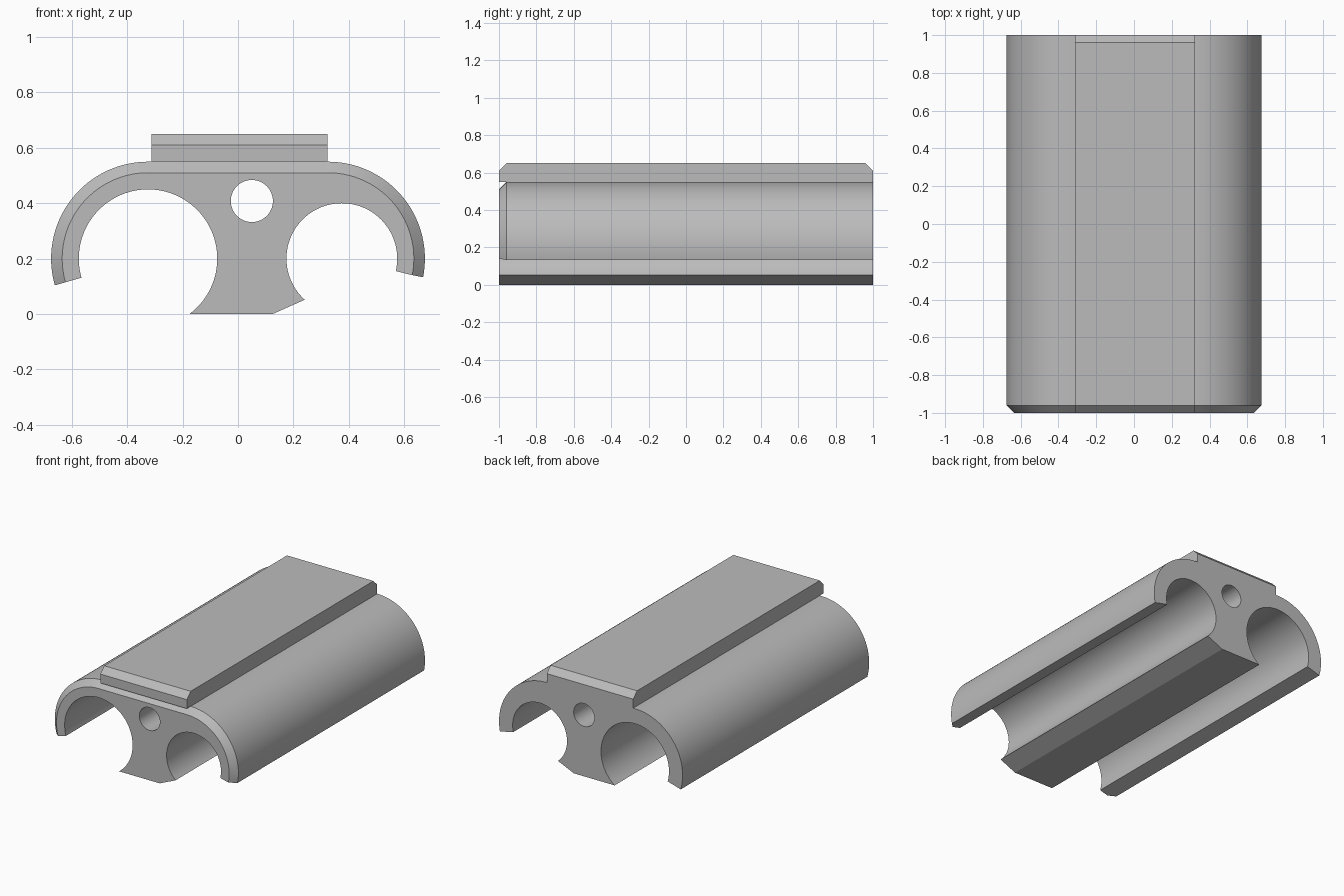
import bpy, bmesh
from math import sin, cos, radians, tau
from mathutils import Vector

cube = bpy.data.objects.get("Cube")
if cube:
    bpy.data.objects.remove(cube, do_unlink=True)

grey = bpy.data.materials.new("plain grey")
grey.use_nodes = True
colour = (0.5, 0.5, 0.5, 1)
grey.diffuse_color = colour
grey.node_tree.nodes["Principled BSDF"].inputs["Base Color"].default_value = colour

FRONT, BACK, CHAMFER = -1.0, 1.0, 0.04


def arc(cx, cz, r, start, end, steps):
    angles = [radians(start + (end - start) * i / steps) for i in range(steps + 1)]
    return [(cx + r * cos(a), cz + r * sin(a)) for a in angles]


def finish(bm, name):
    bmesh.ops.recalc_face_normals(bm, faces=bm.faces)
    mesh = bpy.data.meshes.new(name)
    bm.to_mesh(mesh)
    bm.free()
    mesh.materials.append(grey)
    ob = bpy.data.objects.new(name, mesh)
    bpy.context.collection.objects.link(ob)
    bpy.ops.object.select_all(action='DESELECT')
    ob.select_set(True)
    bpy.context.view_layer.objects.active = ob
    bpy.ops.object.shade_smooth_by_angle(angle=radians(15))
    return ob


def outer(r):
    # Rounded outside from the right tip over the top to the left tip
    return arc(0.325, 0.2, r, -11.1, 90, 40) + arc(-0.325, 0.2, r, 90, 196, 40)


# Two open channels joined by the flat-bottomed centre foot
inner = arc(-0.325, 0.2, 0.25, 196, -53.13, 72)
inner += [(0.125, 0.0)]
inner += arc(0.375, 0.2, 0.2, 228, -13, 72)
full = outer(0.35) + inner
reduced = outer(0.35 - CHAMFER) + inner
bore = arc(0.05, 0.408, 0.076, 0, 360, 64)[:-1]


def tube(bm, sections):
    # Skin a closed outline through (y, outline) sections; return the rings
    rings = [[bm.verts.new((x, y, z)) for x, z in pts] for y, pts in sections]
    for a, b in zip(rings, rings[1:]):
        for i in range(len(a)):
            j = (i + 1) % len(a)
            bm.faces.new((a[i], a[j], b[j], b[i]))
    return rings


# Body, chamfered around the outside at the front only
bm = bmesh.new()
shell = tube(bm, [(FRONT, reduced), (FRONT + CHAMFER, full), (BACK, full)])
hole = tube(bm, [(FRONT, bore), (BACK, bore)])
for end in (0, -1):
    edges = []
    for ring in (shell[end], hole[end]):
        edges += [bm.edges.get((ring[i - 1], ring[i])) for i in range(len(ring))]
    bmesh.ops.triangle_fill(bm, edges=edges, use_beauty=True,
                            normal=Vector((0, 1 if end else -1, 0)))
finish(bm, "double_channel_body")

# Top rail, with sloped top edges at both ends
bm = bmesh.new()
low, high = 0.55, 0.65
side = [(FRONT, low), (BACK, low), (BACK, high - CHAMFER),
        (BACK - CHAMFER, high), (FRONT + CHAMFER, high), (FRONT, high - CHAMFER)]
face = bm.faces.new([bm.verts.new((-0.312, y, z)) for y, z in side])
new = bmesh.ops.extrude_face_region(bm, geom=[face])["geom"]
bmesh.ops.translate(bm, vec=(0.636, 0, 0),
                    verts=[v for v in new if isinstance(v, bmesh.types.BMVert)])
finish(bm, "top_rail")
